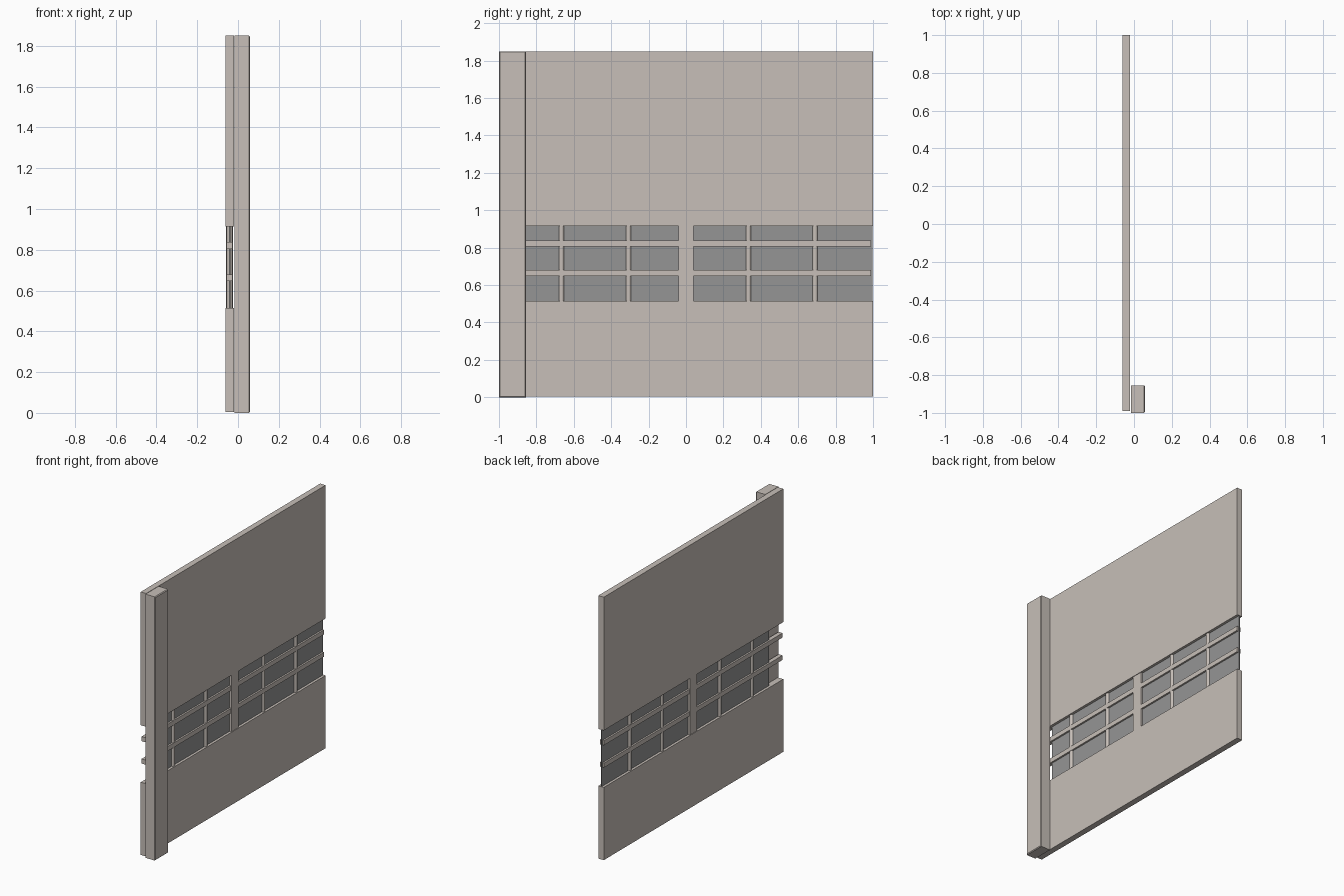
import bpy, bmesh
from mathutils import Matrix

if "Cube" in bpy.data.objects:
    bpy.data.objects.remove(bpy.data.objects["Cube"])


def material(name, rgb):
    m = bpy.data.materials.new(name)
    m.diffuse_color = (*rgb, 1)
    m.use_nodes = True
    m.node_tree.nodes["Principled BSDF"].inputs["Base Color"].default_value = m.diffuse_color
    return m


PLASTER = material("warm_grey_plaster", (0.57, 0.52, 0.48))
GLASS = material("grey_glass", (0.30, 0.30, 0.30))


def finish(bm, name, mat):
    mesh = bpy.data.meshes.new(name)
    bm.to_mesh(mesh)
    bm.free()
    mesh.materials.append(mat)
    ob = bpy.data.objects.new(name, mesh)
    bpy.context.collection.objects.link(ob)
    return ob


def box(name, x, y, z, mat=PLASTER):
    bm = bmesh.new()
    size = [b - a for a, b in (x, y, z)]
    mid = [(a + b) / 2 for a, b in (x, y, z)]
    bmesh.ops.create_cube(bm, size=1, matrix=Matrix.Translation(mid) @ Matrix.Diagonal((*size, 1)))
    return finish(bm, name, mat)


WALL_X = (-0.062, -0.02)
WALL_Y = (-0.99, 1.0)
SILL, HEAD, TOP = 0.515, 0.915, 1.85
MID_X = -0.041

# wall panels below and above the window band
box("lower_wall", WALL_X, WALL_Y, (0.005, SILL))
box("upper_wall", WALL_X, WALL_Y, (HEAD, TOP))

# end pillar with slightly eased outer edges
pillar = box("end_pillar", (-0.017, 0.058), (-1.0, -0.855), (0, TOP))
bm = bmesh.new()
bm.from_mesh(pillar.data)
outer = [e for e in bm.edges if all(v.co.x > 0 for v in e.verts)]
bmesh.ops.bevel(bm, geom=outer, offset=0.005, segments=1, affect='EDGES')
bm.to_mesh(pillar.data)
bm.free()

# glass strip and central post
box("window_glass", (MID_X - 0.003, MID_X + 0.003), (-0.86, 0.998), (SILL, HEAD), GLASS)
box("centre_post", (MID_X - 0.017, MID_X + 0.017), (-0.04, 0.04), (SILL, HEAD))

# horizontal glazing bars
for i, z in enumerate((0.664, 0.821)):
    box(f"horizontal_bar_{i + 1}", (MID_X - 0.015, MID_X + 0.015), (-0.99, 0.99),
        (z - 0.016, z + 0.016))

# round vertical glazing bars
for i, y in enumerate((-0.666, -0.307, 0.334, 0.69)):
    bm = bmesh.new()
    bmesh.ops.create_cone(bm, cap_ends=True, segments=12, radius1=0.015, radius2=0.015,
                          depth=HEAD - SILL,
                          matrix=Matrix.Translation((MID_X, y, (SILL + HEAD) / 2)))
    bar = finish(bm, f"vertical_bar_{i + 1}", PLASTER)
    bpy.context.view_layer.objects.active = bar
    bar.select_set(True)
    bpy.ops.object.shade_smooth_by_angle(angle=0.7)
    bar.select_set(False)
